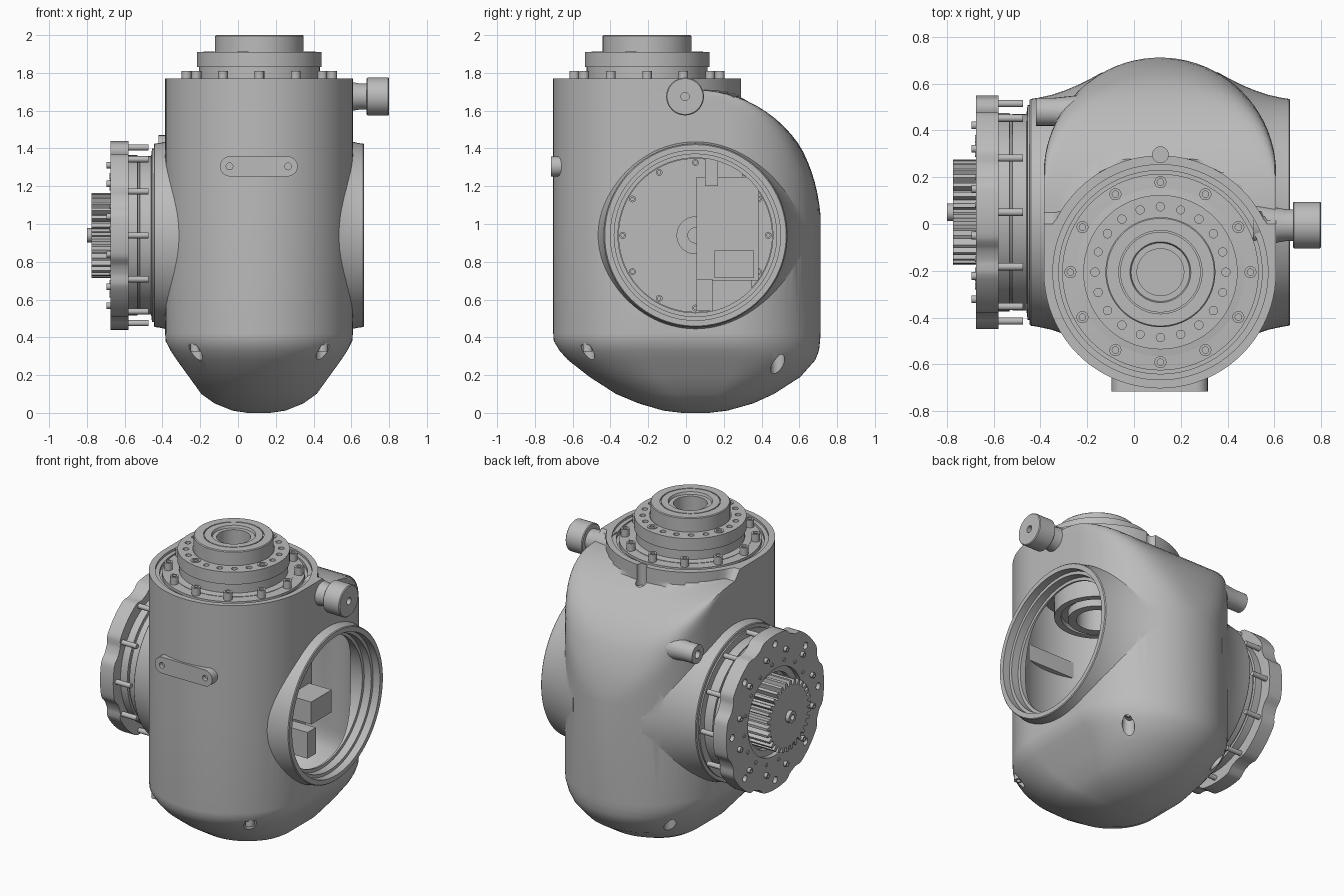
import bpy, bmesh
from math import sin, cos, pi, sqrt, radians
from mathutils import Matrix, Vector

if "Cube" in bpy.data.objects:
    bpy.data.objects.remove(bpy.data.objects["Cube"])

mat = bpy.data.materials.new("machined grey")
mat.use_nodes = True
GREY = (0.5, 0.5, 0.5, 1)
mat.diffuse_color = GREY
mat.node_tree.nodes["Principled BSDF"].inputs["Base Color"].default_value = GREY

# Frames: local z runs along the vertical, +x or -x axis
TOP = Matrix.Translation((0.113, -0.206, 0))
SIDE = Matrix.Translation((0, 0.05, 0.94))
OPEN = SIDE @ Matrix.Rotation(pi / 2, 4, "Y")
DRIVE = SIDE @ Matrix.Rotation(-pi / 2, 4, "Y")


def finish(name, bm):
    bmesh.ops.recalc_face_normals(bm, faces=bm.faces)
    mesh = bpy.data.meshes.new(name)
    bm.to_mesh(mesh)
    bm.free()
    mesh.materials.append(mat)
    ob = bpy.data.objects.new(name, mesh)
    bpy.context.collection.objects.link(ob)
    soften(ob)
    return ob


def select(ob):
    bpy.ops.object.select_all(action="DESELECT")
    ob.select_set(True)
    bpy.context.view_layer.objects.active = ob


def soften(ob):
    select(ob)
    bpy.ops.object.shade_smooth_by_angle(angle=radians(28))


def skin(bm, rings):
    """Skin closed rings of points and cap both ends."""
    loops = [[bm.verts.new(p) for p in ring] for ring in rings]
    n = len(loops[0])
    for a, b in zip(loops, loops[1:]):
        for i in range(n):
            j = (i + 1) % n
            bm.faces.new((a[i], a[j], b[j], b[i]))
    bm.faces.new(loops[0][::-1])
    bm.faces.new(loops[-1])


def turn(bm, profile, frame, seg):
    skin(bm, [[frame @ Vector((r * cos(2 * pi * i / seg), r * sin(2 * pi * i / seg), h))
               for i in range(seg)] for r, h in profile])


def lathe(name, profile, frame, seg=72):
    bm = bmesh.new()
    turn(bm, profile, frame, seg)
    return finish(name, bm)


def circle_of(name, count, radius, profile, frame, start=0.0, seg=14):
    bm = bmesh.new()
    for i in range(count):
        a = start + 2 * pi * i / count
        turn(bm, profile, frame @ Matrix.Translation((radius * cos(a), radius * sin(a), 0)), seg)
    return finish(name, bm)


def prism(name, outline, low, high, frame):
    bm = bmesh.new()
    skin(bm, [[frame @ Vector((x, y, h)) for x, y in outline] for h in (low, high)])
    return finish(name, bm)


def box(name, low, high):
    outline = [(low[0], low[1]), (high[0], low[1]), (high[0], high[1]), (low[0], high[1])]
    return prism(name, outline, low[2], high[2], Matrix.Identity(4))


def combine(ob, others, operation):
    for other in others:
        select(ob)
        mod = ob.modifiers.new("cut", "BOOLEAN")
        mod.operation, mod.solver, mod.object = operation, "EXACT", other
        bpy.ops.object.modifier_apply(modifier=mod.name)
        bpy.data.objects.remove(other)
    soften(ob)


# Housing sections: height, half width, front y, back y, limit of the rounded shoulder
sections = [(z, w, f, b, 2) for z, w, f, b in (
    (0, 0.06, -0.02, 0.12), (0.012, 0.14, -0.12, 0.22), (0.05, 0.235, -0.25, 0.355),
    (0.1, 0.305, -0.37, 0.465), (0.19, 0.37, -0.51, 0.605), (0.28, 0.435, -0.625, 0.685),
    (0.33, 0.468, -0.67, 0.704), (0.38, 0.494, -0.7, 0.71), (0.42, 0.497, -0.703, 0.712),
    (1.05, 0.497, -0.703, 0.712))]
for step in range(1, 19):
    t = step / 18 * pi / 2
    sections.append((1.05 + 0.66 * sin(t), 0.497, -0.703, 0.712, 0.05 + 0.662 * cos(t)))
sections.append((1.77, 0.497, -0.703, 0.712, 0))


def stadium(z, w, front, back, limit, n=40):
    """Stadium whose back is softly clipped at the limit, never inside the front cylinder."""
    soft = 0.12 * min(1, max(0.001, (z - 1.05) / 0.3))
    rear = []
    for i in range(n + 1):
        x, y = w * cos(i * pi / n), w * sin(i * pi / n)
        blend = max(soft - abs(back - w + y - limit), 0) / soft
        clipped = min(back - w + y, limit) - blend * blend * soft / 4
        rear.append(Vector((0.111 + x, max(clipped, front + w + y + 0.002), z)))
    return rear + [Vector((0.111 - w * cos(i * pi / n), front + w - w * sin(i * pi / n), z))
                   for i in range(n + 1)]


def housing_solid(name, inset=0.0, squash=1.0, lift=0.0):
    bm = bmesh.new()
    rings = []
    for z, w, f, b, limit in sections:
        d = min(inset, w / 3)
        ring = stadium(z, w - d, f + d, b - d, limit - d)
        rings.append([Vector((p.x, p.y, z * squash + lift)) for p in ring])
    skin(bm, rings)
    return finish(name, bm)


# Housing with flared side necks
housing = housing_solid("housing")
necks = []
for frame, mid in ((OPEN, 0.111), (DRIVE, -0.111)):
    flare = [(0.45, 0.2), (0.6, 0.245), (0.57, 0.3), (0.545, 0.35), (0.52, 0.41),
             (0.502, 0.465), (0.49, 0.52), (0.485, 0.552), (0.48, 0.557)]
    necks.append(lathe("neck", [(r, h + mid) for r, h in flare], frame, 96))
boss = Matrix.Translation((0, 0.48, 1.41)) @ Matrix.Rotation(-pi / 2, 4, "Y")
necks.append(lathe("lug", [(0.08, 0.15), (0.06, 0.34), (0.06, 0.42), (0.025, 0.42), (0.025, 0.36)],
                   boss, 24))
combine(housing, necks, "UNION")

# Hollow inside, bores, top recess, slot and screw pockets
cuts = [housing_solid("cavity", 0.05, 0.93, 0.06),
        lathe("bore", [(0.41, 0.2), (0.41, 0.57), (0.43, 0.57), (0.43, 0.62), (0.45, 0.62),
                       (0.45, 0.7)], OPEN, 96),
        lathe("drive_bore", [(0.41, 0), (0.41, 0.5)], DRIVE, 96),
        lathe("recess", [(0.435, 1.735), (0.435, 1.755), (0.46, 1.755), (0.46, 1.8)], TOP, 96),
        lathe("slot", [(0.034, 1.63), (0.034, 1.8)], Matrix.Translation((0.113, 0.296, 0)), 20)]
pockets = [(x, y) for x in (-0.225, 0.45) for y in (-0.52, 0.485)]
for x, y in pockets:
    cuts.append(lathe("pocket", [(0.037, 0.1), (0.037, 0.36)], Matrix.Translation((x, y, 0)), 20))
combine(housing, cuts, "DIFFERENCE")
for x, y in pockets:
    lathe("pocket_screw", [(0.026, 0.37), (0.026, 0.325), (0.013, 0.325), (0.013, 0.345)],
          Matrix.Translation((x, y, 0)), 16)

# Output flange on top and the actuator hanging below it
flange = lathe("top_flange", [
    (0.36, 1.71), (0.36, 1.765), (0.32, 1.77), (0.32, 1.83), (0.33, 1.83), (0.33, 1.91),
    (0.24, 1.91), (0.24, 1.905), (0.235, 1.905), (0.235, 1.995), (0.23, 2), (0.178, 2),
    (0.178, 1.99), (0.172, 1.99), (0.172, 2), (0.13, 2), (0.125, 1.985), (0.1, 1.985),
    (0.1, 1.84)], TOP, 96)
combine(flange, [circle_of("holes", 20, 0.28, [(0.018, 1.88), (0.018, 1.93)], TOP)], "DIFFERENCE")
lathe("bolt_ring", [(0.42, 1.73), (0.42, 1.76), (0.3, 1.765)], TOP, 96)
lathe("actuator", [(0.33, 1.715), (0.33, 1.58), (0.25, 1.56), (0.25, 1.42), (0.21, 1.42),
                   (0.21, 1.45), (0.17, 1.45), (0.17, 1.4), (0.12, 1.4), (0.12, 1.6)], TOP)
socket_head = [(0.026, 0), (0.026, 0.05), (0.014, 0.05), (0.014, 0.03)]
circle_of("top_bolts", 12, 0.385, [(r, h + 1.76) for r, h in socket_head], TOP)
circle_of("flange_screws", 4, 0.28, [(0.03, 1.9), (0.03, 1.914), (0.017, 1.914), (0.017, 1.905)],
          TOP, radians(72))

# Cable plug on the upper side
PLUG = Matrix.Translation((0.01, -0.005, 1.675)) @ Matrix.Rotation(pi / 2, 4, "Y")
lathe("cable_plug", [(0.09, 0.5), (0.075, 0.6), (0.068, 0.64), (0.068, 0.67), (0.095, 0.67),
                     (0.1, 0.675), (0.1, 0.785), (0.095, 0.79), (0.022, 0.79), (0.022, 0.74)],
      PLUG, 40)

# Front bar with two screw holes
FRONT = Matrix.Translation((0.11, 0, 1.305)) @ Matrix.Rotation(pi / 2, 4, "X")
bar = [(s * (0.153 + 0.053 * sin(i * pi / 12)), s * 0.053 * cos(i * pi / 12))
       for s in (1, -1) for i in range(13)]
front_bar = prism("front_bar", bar, 0.62, 0.716, FRONT)
combine(front_bar, [lathe("hole", [(0.018, 0.69), (0.018, 0.73)],
                          FRONT @ Matrix.Translation((x, 0, 0)), 16) for x in (-0.155, 0.155)],
        "DIFFERENCE")

# Drive side: stacked collars, scalloped plate, pins, screws and gear
lathe("drive_collar", [(0.4, 0.33), (0.4, 0.43), (0.46, 0.43), (0.46, 0.455), (0.42, 0.46),
                       (0.42, 0.52), (0.41, 0.522), (0.41, 0.53), (0.425, 0.532), (0.425, 0.59)],
      DRIVE, 96)
scallop = []
for i in range(144):
    a = 2 * pi * i / 144
    r = 0.5 - 0.025 * min(1, max(0, 2 * cos(8 * a + pi) - 0.8))
    scallop.append((r * cos(a), r * sin(a)))
plate = prism("scalloped_plate", scallop, 0.58, 0.675, DRIVE)
combine(plate, [lathe("plate_bore", [(0.24, 0.61), (0.24, 0.645), (0.28, 0.645), (0.28, 0.7)], DRIVE),
                circle_of("plate_holes", 8, 0.44, [(0.022, 0.65), (0.022, 0.7)], DRIVE)],
        "DIFFERENCE")
circle_of("drive_pins", 12, 0.465, [(0.016, 0.475), (0.016, 0.6)], DRIVE)
circle_of("plate_screws", 12, 0.385, [(0.017, 0.66), (0.017, 0.695), (0.008, 0.695), (0.008, 0.68)],
          DRIVE, radians(15))
circle_of("plate_dowels", 16, 0.32, [(0.012, 0.66), (0.012, 0.68)], DRIVE, radians(6))
teeth = 30
gear = []
for i in range(teeth):
    for r, part in ((0.193, 0.0), (0.193, 0.32), (0.225, 0.46), (0.225, 0.82)):
        a = 2 * pi * (i + part) / teeth
        gear.append((r * cos(a), r * sin(a)))
prism("gear", gear, 0.6, 0.775, DRIVE)
lathe("gear_hub", [(0.038, 0.77), (0.038, 0.8), (0.018, 0.8), (0.018, 0.78)], DRIVE, 24)

# Interior: end disc, screws, control panel and connector blocks
lathe("inner_disc", [(0.408, -0.36), (0.408, -0.32), (0.1, -0.32), (0.1, -0.31), (0.04, -0.31),
                     (0.04, -0.34)], OPEN)
circle_of("inner_screws", 12, 0.385, [(0.018, -0.33), (0.018, -0.305), (0.009, -0.305),
                                      (0.009, -0.315)], OPEN)
box("control_panel", (-0.3, 0.055, 0.7), (0.26, 0.385, 1.25))
box("panel_lower", (-0.3, 0.055, 0.54), (0.24, 0.35, 0.7))
box("panel_upper", (-0.3, 0.1, 1.2), (0.24, 0.3, 1.33))
box("connector_block", (0.24, 0.15, 0.715), (0.42, 0.36, 0.86))
box("lower_connector", (0.22, 0.055, 0.54), (0.46, 0.14, 0.71))
box("upper_connector", (0.2, 0.1, 1.2), (0.3, 0.17, 1.35))
